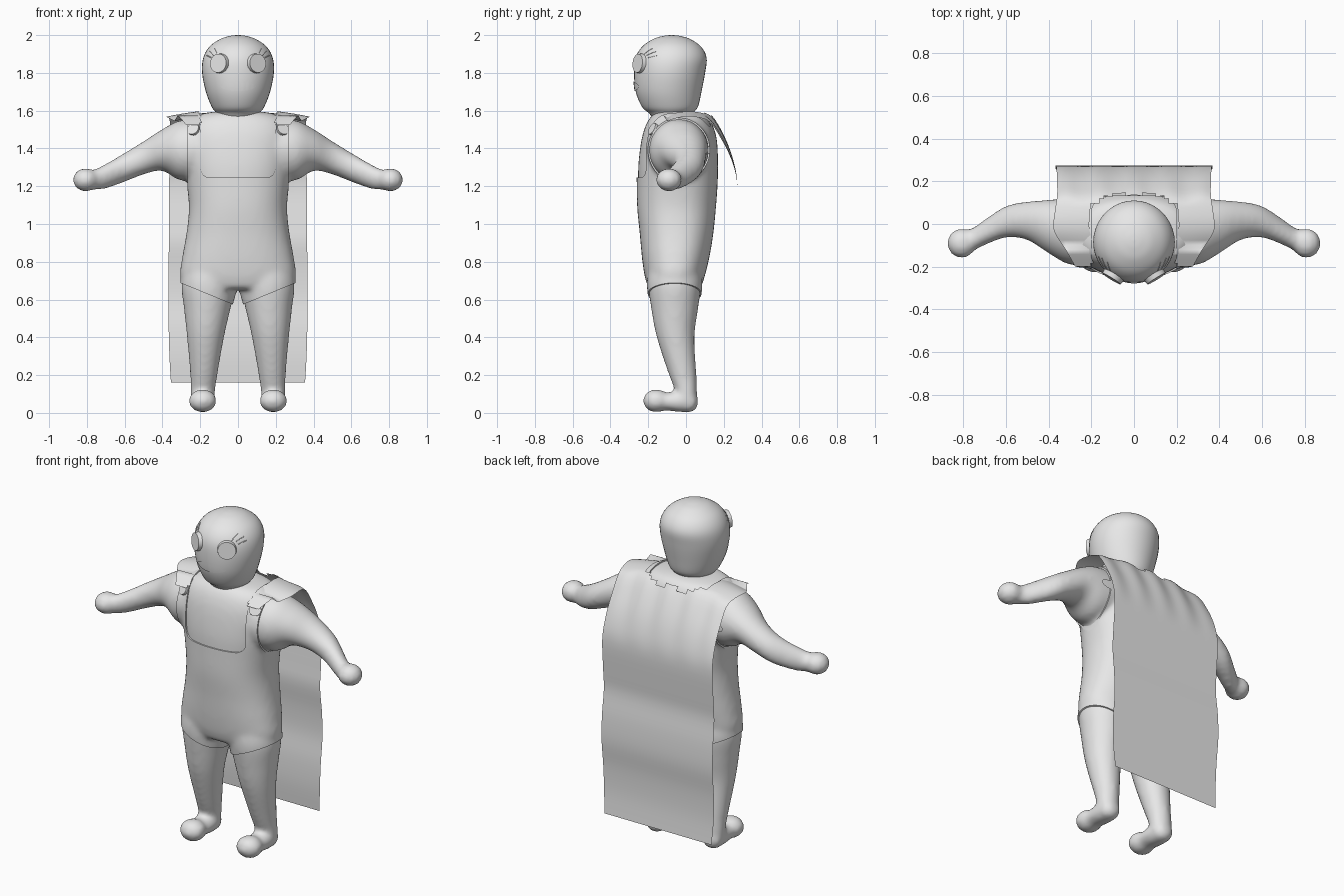
import bpy, bmesh, math
from mathutils import Vector, Matrix
from mathutils.bvhtree import BVHTree

cube = bpy.data.objects.get("Cube")
if cube:
    bpy.data.objects.remove(cube)

grey = bpy.data.materials.new("plain_grey")
grey.use_nodes = True
GREY = (0.8, 0.8, 0.8, 1)
grey.diffuse_color = GREY
grey.node_tree.nodes["Principled BSDF"].inputs["Base Color"].default_value = GREY


def make(name, bm):
    bmesh.ops.recalc_face_normals(bm, faces=bm.faces)
    for f in bm.faces:
        f.smooth = True
    me = bpy.data.meshes.new(name)
    bm.to_mesh(me)
    bm.free()
    me.materials.append(grey)
    ob = bpy.data.objects.new(name, me)
    bpy.context.collection.objects.link(ob)
    return ob


def bake(ob):
    """Replace the mesh by its modified result."""
    dg = bpy.context.evaluated_depsgraph_get()
    me = bpy.data.meshes.new_from_object(ob.evaluated_get(dg))
    ob.modifiers.clear()
    ob.data = me


def sharpen(ob):
    bpy.ops.object.select_all(action='DESELECT')
    ob.select_set(True)
    bpy.context.view_layer.objects.active = ob
    bpy.ops.object.shade_smooth_by_angle(angle=math.radians(40))


def spline(rows, steps=5):
    """Catmull-Rom through rows of numbers."""
    out = []
    for i in range(len(rows) - 1):
        a, b, c, d = (rows[max(0, min(len(rows) - 1, i + k))] for k in (-1, 0, 1, 2))
        for s in range(steps):
            t = s / steps
            out.append([0.5 * (2 * q + (r - p) * t + (2 * p - 5 * q + 4 * r - w) * t * t
                               + (3 * q - p - 3 * r + w) * t ** 3)
                        for p, q, r, w in zip(a, b, c, d)])
    return out + [list(rows[-1])]


def loft(bm, axis, rows, power=2.0, sides=40):
    """Rows: station along axis, two centres, two radii on the other axes."""
    rings = []
    for st, ca, cb, ra, rb in spline(rows):
        ring = []
        for k in range(sides):
            t = math.tau * k / sides
            c, s = math.cos(t), math.sin(t)
            co = [ca + ra * math.copysign(abs(c) ** (2 / power), c),
                  cb + rb * math.copysign(abs(s) ** (2 / power), s)]
            co.insert(axis, st)
            ring.append(bm.verts.new(co))
        rings.append(ring)
    for a, b in zip(rings, rings[1:]):
        for k in range(sides):
            j = (k + 1) % sides
            bm.faces.new((a[k], a[j], b[j], b[k]))
    bm.faces.new(rings[0])
    bm.faces.new(rings[-1])


def ball(bm, co, size):
    m = Matrix.Translation(co) @ Matrix.Diagonal((*size, 1))
    bmesh.ops.create_uvsphere(bm, u_segments=32, v_segments=16, radius=1, matrix=m)


# Body: torso, arms and legs fused into one smooth skin
bm = bmesh.new()
loft(bm, 2, [(0.66, 0, -.06, .25, .13), (0.72, 0, -.06, .298, .15), (0.82, 0, -.055, .288, .17),
             (0.95, 0, -.05, .265, .187), (1.08, 0, -.05, .252, .2), (1.2, 0, -.047, .262, .206),
             (1.32, 0, -.045, .28, .207), (1.45, 0, -.04, .295, .195), (1.53, 0, -.04, .275, .17),
             (1.575, 0, -.04, .22, .14), (1.595, 0, -.05, .13, .1)], 2.3)
for side in (-1, 1):
    s = side
    loft(bm, 0, [(s * .15, -.04, 1.4, .16, .15), (s * .3, -.035, 1.39, .155, .16),
                 (s * .4, -.012, 1.392, .125, .11), (s * .5, .015, 1.35, .09, .088),
                 (s * .6, .01, 1.3, .074, .077), (s * .7, -.04, 1.253, .06, .066),
                 (s * .76, -.075, 1.235, .053, .055), (s * .81, -.09, 1.232, .055, .052)])
    ball(bm, (s * .807, -.09, 1.234), (.068, .07, .062))
    loft(bm, 2, [(.06, s * .187, .005, .062, .05), (.12, s * .186, 0, .066, .058), (.2, s * .181, -.017, .072, .073),
                 (.4, s * .172, -.055, .098, .1), (.55, s * .163, -.06, .123, .124),
                 (.68, s * .154, -.06, .146, .14), (.78, s * .14, -.06, .14, .13)])
    loft(bm, 1, [(.04, s * .187, .06, .05, .045), (-.02, s * .187, .06, .064, .057),
                 (-.1, s * .187, .06, .062, .048), (-.16, s * .187, .062, .066, .052)])
    ball(bm, (s * .187, -.158, .064), (.075, .07, .062))
    ball(bm, (s * .187, .012, .06), (.062, .055, .06))
body = make("body", bm)
rm = body.modifiers.new("fuse", 'REMESH')
rm.mode, rm.voxel_size, rm.use_smooth_shade = 'VOXEL', 0.014, True
sm = body.modifiers.new("soften", 'SMOOTH')
sm.factor, sm.iterations = 0.5, 10
bake(body)
if not body.data.materials:
    body.data.materials.append(grey)

# Singlet: inflated copy of the body trimmed by rounded boxes
bm = bmesh.new()
bm.from_mesh(body.data)
bm.normal_update()
for v, n in [(v, v.normal.copy()) for v in bm.verts]:
    v.co += n * 0.008
singlet = make("singlet", bm)
cutters = []


def trim(lo, hi, axis=1, radius=0.0, turn=None):
    bm = bmesh.new()
    lo, hi = Vector(lo), Vector(hi)
    m = Matrix.Translation((lo + hi) / 2) @ Matrix.Diagonal((*(hi - lo), 1))
    bmesh.ops.create_cube(bm, size=1, matrix=m)
    if radius:
        edges = [e for e in bm.edges
                 if abs((e.verts[0].co - e.verts[1].co).normalized()[axis]) > .9]
        bmesh.ops.bevel(bm, geom=edges, offset=radius, segments=6, profile=.5, affect='EDGES')
    if turn is not None:
        bm.transform(turn)
    cutter = make("trim_helper", bm)
    cutter.hide_render = True
    cutters.append(cutter)
    mod = singlet.modifiers.new("trim", 'BOOLEAN')
    mod.operation, mod.solver, mod.object = 'DIFFERENCE', 'EXACT', cutter


trim((-.198, -.6, 1.245), (.198, -.06, 1.8), 1, .05)
trim((-.2, -.4, 1.5), (.2, .13, 1.81), 2, .08)
for side in (-1, 1):
    xs = sorted((side * .268, side * 1.2))
    trim((xs[0], -.215, 1.165), (xs[1], .125, 1.82), 0, .13)
    trim((-1, -.7, -1.2), (1, .7, 0), 1, 0,
         Matrix.Translation((side * .2, 0, .645)) @ Matrix.Rotation(-side * .39, 4, 'Y'))
bake(singlet)
for c in cutters:
    bpy.data.objects.remove(c)
sharpen(singlet)

# Head
bm = bmesh.new()
loft(bm, 2, [(1.54, 0, -.07, .105, .09), (1.585, 0, -.08, .115, .115), (1.62, 0, -.085, .139, .148),
             (1.7, 0, -.092, .17, .174), (1.8, 0, -.087, .19, .188), (1.88, 0, -.079, .184, .188),
             (1.94, 0, -.076, .15, .155), (1.98, 0, -.076, .092, .096), (1.996, 0, -.076, .04, .042),
             (2.0, 0, -.076, .004, .004)])
head = make("head", bm)
tree = BVHTree.FromPolygons([v.co for v in head.data.vertices],
                            [p.vertices for p in head.data.polygons])


def on_face(x, z, lift):
    hit, normal, _, _ = tree.ray_cast(Vector((x, -1, z)), Vector((0, 1, 0)))
    return hit + normal * lift, normal


def disc(name, co, normal, radius, depth):
    bm = bmesh.new()
    turn = normal.to_track_quat('Z', 'Y').to_matrix().to_4x4()
    bmesh.ops.create_cone(bm, cap_ends=True, segments=32, radius1=radius, radius2=radius * .94,
                          depth=depth, matrix=Matrix.Translation(co) @ turn)
    sharpen(make(name, bm))


# Mouth: a leaf-shaped plate that follows the face
bm = bmesh.new()
rows = []
for i in range(25):
    u = i / 12 - 1
    half = .026 * max(0.02, 1 - u * u) ** .6
    rows.append([bm.verts.new(on_face(.092 * u, 1.73 + half * k / 2, .005)[0])
                 for k in (-2, -1, 0, 1, 2)])
for a, b in zip(rows, rows[1:]):
    for k in range(4):
        bm.faces.new((a[k], a[k + 1], b[k + 1], b[k]))
make("mouth", bm)

# Eyes, lashes and strap buttons
for side, label in ((-1, "right"), (1, "left")):
    co, normal = on_face(side * .098, 1.85, .002)
    disc(label + "_eye", co, normal, .053, .024)
    curve = bpy.data.curves.new(label + "_lashes", 'CURVE')
    curve.dimensions, curve.bevel_depth, curve.bevel_resolution = '3D', .002, 1
    for x, z, dx, dz in ((.11, 1.9, .015, .03), (.128, 1.893, .022, .02), (.14, 1.88, .024, .012)):
        line = curve.splines.new('POLY')
        line.points.add(4)
        for k, p in enumerate(line.points):
            p.co = (*on_face(side * (x + dx * k / 4), z + dz * k / 4, .001)[0], 1)
    curve.materials.append(grey)
    bpy.context.collection.objects.link(bpy.data.objects.new(label + "_lashes", curve))
    hit, normal, _, _ = BVHTree.FromPolygons(
        [v.co for v in singlet.data.vertices], [p.vertices for p in singlet.data.polygons]
    ).ray_cast(Vector((side * .235, -1, 1.5)), Vector((0, 1, 0)))
    disc(label + "_strap_button", hit, normal, .035, .024)

# Cape: a draped sheet with a neck opening and tapered shoulder flaps
profile = spline([(-.2, 1.525, .275), (-.12, 1.575, .32), (-.03, 1.605, .375), (.06, 1.605, .37),
                  (.13, 1.575, .36), (.2, 1.46, .36), (.25, 1.33, .362), (.272, 1.2, .365),
                  (.262, 1.02, .366), (.255, .9, .366), (.27, .75, .368), (.274, .6, .368),
                  (.26, .45, .367), (.257, .3, .363), (.266, .16, .355)], 4)
bm = bmesh.new()
COLS = 36
grid = []
for y, z, half in profile:
    high = max(0, min(1, (z - 1.2) / .3))
    row = []
    for i in range(COLS + 1):
        u = 2 * i / COLS - 1
        fold = .006 * math.cos(u * 14) * high * (y > .1)
        row.append(bm.verts.new((u * half, y + fold, z - .04 * high * u * u * (y > -.1))))
    grid.append(row)
for a, b in zip(grid, grid[1:]):
    for i in range(COLS):
        quad = (a[i], a[i + 1], b[i + 1], b[i])
        mid = sum((v.co for v in quad), Vector()) / 4
        scoop = .14 - .1 * max(0, abs(mid.x) / .2 - .5)
        if abs(mid.x) > .2 or mid.y > scoop:
            bm.faces.new(quad)
bmesh.ops.delete(bm, geom=[v for v in bm.verts if not v.link_faces], context='VERTS')
make("cape", bm)
